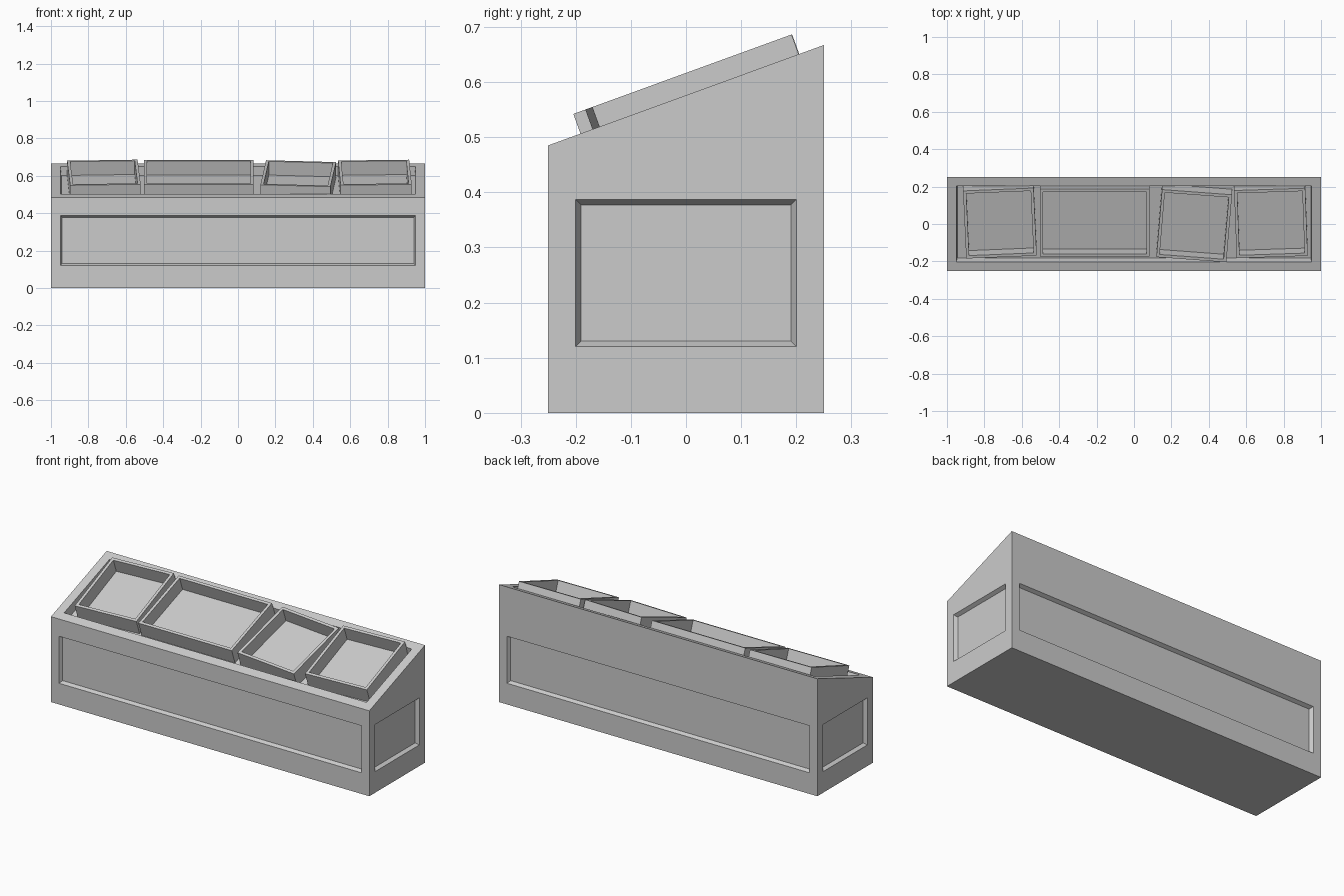
import bpy, bmesh, math
from mathutils import Matrix

if "Cube" in bpy.data.objects:
    bpy.data.objects.remove(bpy.data.objects["Cube"])

SLOPE = math.radians(20)
TOP_Z = 0.576          # height of the sloped top at its middle
RISE = 0.25 * math.tan(SLOPE)


def finish(bm, name):
    bmesh.ops.recalc_face_normals(bm, faces=bm.faces[:])
    mesh = bpy.data.meshes.new(name)
    bm.to_mesh(mesh)
    bm.free()
    obj = bpy.data.objects.new(name, mesh)
    bpy.context.collection.objects.link(obj)
    return obj


def inset(bm, face, thickness, depth=0.0):
    bmesh.ops.inset_individual(bm, faces=[face], thickness=thickness,
                               depth=depth, use_even_offset=True)


# Display stand: wedge-topped box with a recessed panel on each side
bm = bmesh.new()
bmesh.ops.create_cube(bm, size=1)
for v in bm.verts:
    v.co.x *= 2
    v.co.y *= 0.5
    v.co.z = 0 if v.co.z < 0 else TOP_Z + math.copysign(RISE, v.co.y)
bm.normal_update()
for face in [f for f in bm.faces if f.normal.z > -0.5]:
    is_top = face.normal.z > 0.5
    inset(bm, face, 0.05)
    if not is_top:
        for v in face.verts:
            v.co.z = 0.12 if v.co.z < 0.25 else 0.387
    face.normal_update()
    inset(bm, face, 0.005 if is_top else 0.01, -0.05 if is_top else -0.02)
finish(bm, "display_stand")


# Open crates lying in the sloped top, some slightly turned
def crate(name, x, u, width, depth, turn):
    bm = bmesh.new()
    bmesh.ops.create_cube(bm, size=1)
    bmesh.ops.scale(bm, vec=(width, depth, 0.087), verts=bm.verts[:])
    bm.normal_update()
    top = next(f for f in bm.faces if f.normal.z > 0.5)
    inset(bm, top, 0.016)
    # Push the inner face down to form the hollow
    hollow = bmesh.ops.extrude_discrete_faces(bm, faces=[top])["faces"][0]
    rim = [e for e in bm.edges if e.is_boundary and e not in hollow.edges[:]]
    bmesh.ops.bridge_loops(bm, edges=rim + hollow.edges[:]) if rim else None
    for v in hollow.verts:
        v.co.z -= 0.078
    obj = finish(bm, name)
    obj.matrix_world = (Matrix.Translation((0, 0, TOP_Z))
                        @ Matrix.Rotation(SLOPE, 4, 'X')
                        @ Matrix.Translation((x, u, -0.0055))
                        @ Matrix.Rotation(math.radians(turn), 4, 'Z'))


crate("crate_left", -0.717, 0.018, 0.377, 0.385, 2.5)
crate("crate_wide", -0.21, 0.02, 0.586, 0.385, 0)
crate("crate_turned", 0.322, 0.003, 0.375, 0.385, -4.5)
crate("crate_right", 0.732, 0.0185, 0.38, 0.385, 2)
